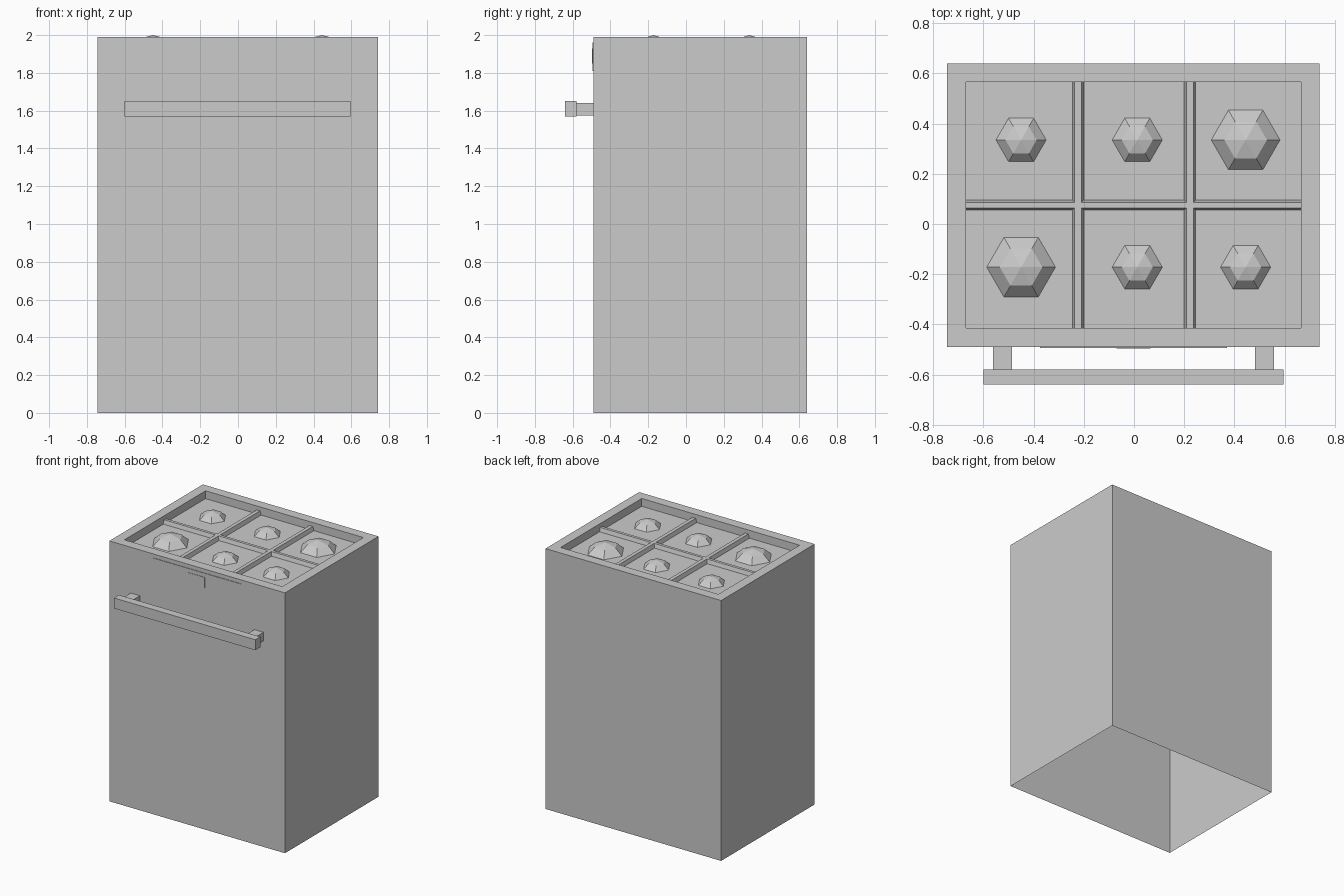
import bpy, bmesh
from mathutils import Vector, Matrix

if "Cube" in bpy.data.objects:
    bpy.data.objects.remove(bpy.data.objects["Cube"], do_unlink=True)

GREY = (0.6, 0.6, 0.6, 1)
grey = bpy.data.materials.new("plain_grey")
grey.use_nodes = True
grey.diffuse_color = GREY
grey.node_tree.nodes["Principled BSDF"].inputs["Base Color"].default_value = GREY

TOP, FLOOR = 1.99, 1.93
FRONT, BACK = -0.49, 0.64
RIGHT, LEFT = -0.745, 0.74


def finish(name, bm):
    mesh = bpy.data.meshes.new(name)
    bm.to_mesh(mesh)
    bm.free()
    mesh.materials.append(grey)
    obj = bpy.data.objects.new(name, mesh)
    bpy.context.collection.objects.link(obj)
    return obj


def box_mesh(lo, hi):
    bm = bmesh.new()
    lo, hi = Vector(lo), Vector(hi)
    size = Matrix.Diagonal((*(hi - lo), 1))
    bmesh.ops.create_cube(bm, size=1, matrix=Matrix.Translation((lo + hi) / 2) @ size)
    return bm


def box(name, lo, hi):
    return finish(name, box_mesh(lo, hi))


def bevelled_bar(name, lo, hi, axis, slope=0.009):
    """Box whose two long sides lean in towards the top."""
    bm = box_mesh(lo, hi)
    middle = (lo[axis] + hi[axis]) / 2
    for v in bm.verts:
        if v.co.z > (lo[2] + hi[2]) / 2:
            v.co[axis] += slope if v.co[axis] < middle else -slope
    return finish(name, bm)


# Cabinet: open underneath, with a shallow tray sunk into the top
bm = box_mesh((RIGHT, FRONT, 0), (LEFT, BACK, TOP))
bottom = min(bm.faces, key=lambda f: f.calc_center_median().z)
bmesh.ops.delete(bm, geom=[bottom], context="FACES_ONLY")
top = max(bm.faces, key=lambda f: f.calc_center_median().z)
bmesh.ops.inset_individual(bm, faces=[top], thickness=0.075, use_even_offset=True)
tray = bmesh.ops.extrude_discrete_faces(bm, faces=[top])["faces"][0]
for v in tray.verts:
    v.co.z = FLOOR
finish("cabinet", bm)

# Dividers between the burner bays
BAR_TOP = FLOOR + 0.03
for side, x in (("right", -0.223), ("left", 0.223)):
    bevelled_bar(side + "_divider", (x - 0.023, -0.415, FLOOR), (x + 0.023, 0.565, BAR_TOP), 0)
bevelled_bar("cross_divider", (-0.67, 0.055, FLOOR), (0.665, 0.095, BAR_TOP), 1)


# Burners: six-sided faceted domes
def burner(name, x, y, radius):
    bm = bmesh.new()
    height = radius * 0.51
    ring = height * 0.69
    for r1, r2, z1, z2 in ((1, 0.62, 0, ring), (0.62, 0, ring, height)):
        bmesh.ops.create_cone(
            bm, cap_ends=False, segments=6, radius1=radius * r1, radius2=radius * r2,
            depth=z2 - z1, matrix=Matrix.Translation((x, y, FLOOR + (z1 + z2) / 2))
            @ Matrix.Rotation(0.5235988 * 3, 4, "Z"))
    bmesh.ops.remove_doubles(bm, verts=bm.verts, dist=0.0005)
    bmesh.ops.recalc_face_normals(bm, faces=bm.faces)
    return finish(name, bm)


for row, y in (("front", -0.172), ("back", 0.335)):
    for column, x in (("right", -0.45), ("middle", 0.013), ("left", 0.445)):
        large = (row, column) in (("front", "right"), ("back", "left"))
        burner(f"{row}_{column}_burner", x, y, 0.137 if large else 0.1)

# Door handle on two brackets
box("handle_bar", (-0.6, -0.64, 1.57), (0.595, -0.58, 1.65))
for side, x in (("right", -0.525), ("left", 0.52)):
    box(side + "_handle_bracket", (x - 0.038, -0.58, 1.575), (x + 0.038, FRONT, 1.64))

# Thin control panel and display on the front
box("control_panel", (-0.375, FRONT - 0.004, 1.81), (0.37, FRONT, 1.96))
box("display", (-0.07, FRONT - 0.007, 1.85), (0.065, FRONT - 0.004, 1.93))
